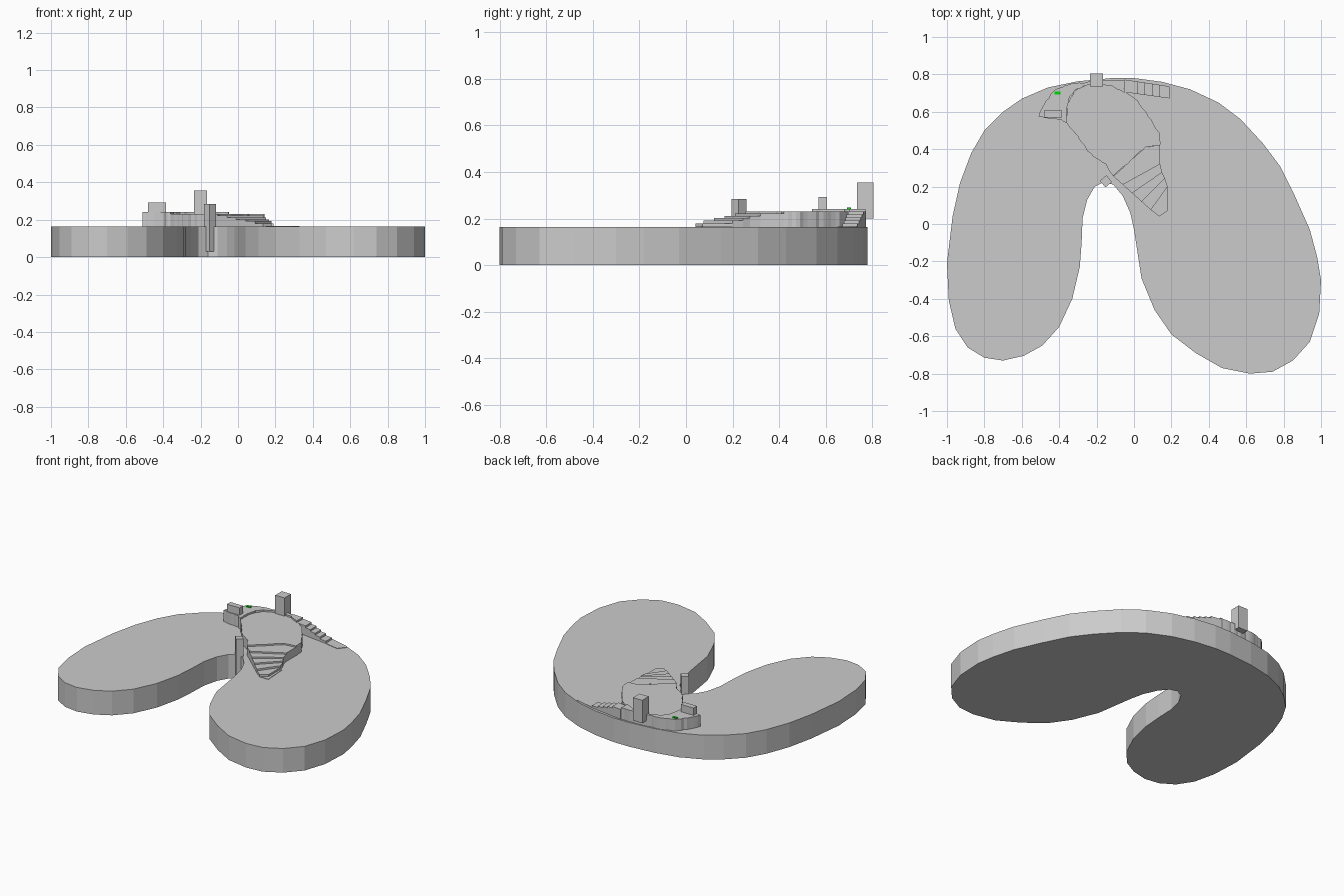
import bpy, bmesh, random
from mathutils import Vector

if "Cube" in bpy.data.objects:
    bpy.data.objects.remove(bpy.data.objects["Cube"])

random.seed(4)
BASE = 0.164   # top of the horseshoe slab


def prism(name, pts, z0, z1):
    """Extrude a flat outline from z0 to z1."""
    bm = bmesh.new()
    face = bm.faces.new([bm.verts.new((x, y, z0)) for x, y in pts])
    top = bmesh.ops.extrude_face_region(bm, geom=[face])
    verts = [v for v in top["geom"] if isinstance(v, bmesh.types.BMVert)]
    bmesh.ops.translate(bm, verts=verts, vec=(0, 0, z1 - z0))
    bmesh.ops.recalc_face_normals(bm, faces=bm.faces)
    me = bpy.data.meshes.new(name)
    bm.to_mesh(me)
    bm.free()
    ob = bpy.data.objects.new(name, me)
    bpy.context.collection.objects.link(ob)
    return ob


def rough(pts, step=0.02, amount=0.004):
    """Break an outline into short uneven facets, like cut rock."""
    out = []
    for a, b in zip(pts, pts[1:] + pts[:1]):
        a, b = Vector(a), Vector(b)
        n = max(1, round((b - a).length / step))
        side = (b - a).normalized().orthogonal() * amount
        out.append(tuple(a))
        for i in range(1, n):
            out.append(tuple(a.lerp(b, i / n) + side * random.uniform(-1, 1)))
    return out


def box(name, x, y, sx, sy, z0, z1, turn=0.0):
    bpy.ops.mesh.primitive_cube_add(size=1, location=(x, y, (z0 + z1) / 2),
                                    rotation=(0, 0, turn))
    ob = bpy.context.object
    ob.name = name
    ob.scale = (sx, sy, z1 - z0)
    return ob


def stairs(name, left, right, heights):
    """A flight of treads between two side lines."""
    for i, h in enumerate(heights):
        prism(f"{name}_{i + 1}", [left[i], left[i + 1], right[i + 1], right[i]],
              BASE - 0.01, h)


# horseshoe slab
prism("horseshoe_slab", [
    (-1, -.21), (-.97, .04), (-.93, .22), (-.87, .38), (-.8, .5), (-.7, .6),
    (-.6, .67), (-.46, .73), (-.3, .763), (-.12, .78), (0, .78), (.15, .76),
    (.3, .72), (.45, .65), (.57, .56), (.69, .43), (.78, .31), (.86, .15),
    (.94, -.03), (.98, -.18), (1, -.3), (.99, -.48), (.94, -.63), (.85, -.73),
    (.74, -.79), (.62, -.8), (.47, -.77), (.33, -.69), (.2, -.59), (.11, -.46),
    (.04, -.29), (0, -.03), (-.02, .06), (-.06, .15), (-.11, .21), (-.16, .225),
    (-.21, .2), (-.25, .13), (-.275, .03), (-.28, -.1), (-.29, -.23),
    (-.33, -.4), (-.4, -.55), (-.49, -.65), (-.59, -.705), (-.7, -.73),
    (-.8, -.715), (-.89, -.66), (-.955, -.56), (-.99, -.41)], 0, BASE)

# main raised plateau
prism("plateau", rough([
    (-.36, .54), (-.3, .47), (-.25, .39), (-.2, .35), (-.15, .32), (-.11, .255),
    (.06, .41), (.14, .42), (.135, .49), (.07, .59), (.02, .66), (-.05, .71),
    (-.12, .745), (-.25, .745), (-.32, .71), (-.355, .64)]), BASE - .01, .231)

# slightly higher rim around the back left of the plateau
prism("plateau_rim", rough([
    (-.51, .575), (-.46, .565), (-.39, .56), (-.36, .54), (-.36, .62),
    (-.345, .68), (-.31, .72), (-.25, .742), (-.12, .742), (-.09, .72),
    (-.05, .7), (-.05, .77), (-.12, .77), (-.25, .76), (-.35, .745),
    (-.42, .72), (-.47, .66)]), BASE - .01, .242)

# front stairs, fanning down towards the front
stairs("front_stair",
       [(-.11, .255), (-.06, .21), (-.01, .165), (.04, .12), (.09, .075), (.135, .04)],
       [(.14, .42), (.14, .32), (.15, .275), (.165, .245), (.18, .2), (.18, .07)],
       [.222, .212, .202, .192, .18])
prism("front_stair_corner", [(-.11, .255), (.06, .41), (.14, .42)], BASE - .01, .2219)
prism("front_landing", [(.135, .04), (.2, .04), (.19, .2), (.18, .2)],
      BASE - .01, BASE + .003)

# side stairs, following the back edge
xs = [-.05, .02, .06, .1, .14, .19]
stairs("side_stair",
       [(x, .705 - .14 * (x + .05)) for x in xs],
       [(x, .772 - .15 * (x + .05)) for x in xs],
       [.23, .217, .205, .193, .18])
prism("side_landing", [(.19, .67), (.29, .65), (.33, .7), (.19, .736)],
      BASE - .01, BASE + .003)

# upright blocks
box("back_tower", -.2, .77, .07, .07, .2, .355)
box("rim_block", -.433, .587, .095, .037, .235, .292)
box("inner_pillar", -.15, .228, .046, .046, .03, .284, .7)

# small green marker on the rim
marker = box("green_marker", -.41, .7, .032, .016, .24, .248)
mat = bpy.data.materials.new("green")
mat.diffuse_color = (0, .7, 0, 1)
mat.use_nodes = True
mat.node_tree.nodes["Principled BSDF"].inputs["Base Color"].default_value = mat.diffuse_color
marker.data.materials.append(mat)
